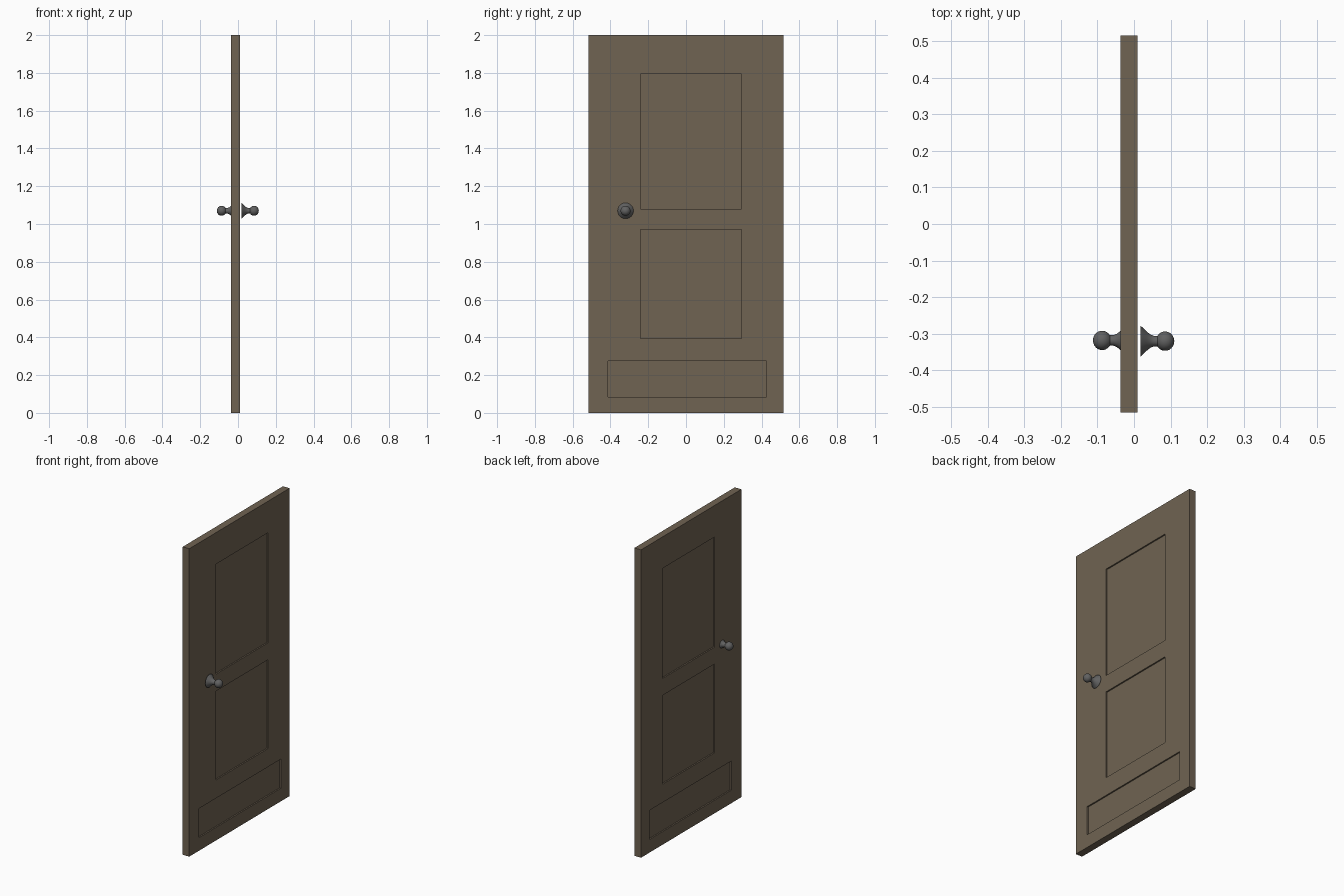
import bpy, bmesh, math
from mathutils import Matrix, Vector

if "Cube" in bpy.data.objects:
    bpy.data.objects.remove(bpy.data.objects["Cube"])


def make_object(name, bm, color=None):
    bmesh.ops.recalc_face_normals(bm, faces=bm.faces[:])
    mesh = bpy.data.meshes.new(name)
    bm.to_mesh(mesh)
    bm.free()
    obj = bpy.data.objects.new(name, mesh)
    bpy.context.collection.objects.link(obj)
    if color:
        mat = bpy.data.materials.new(name + "_material")
        mat.diffuse_color = (*color, 1)
        mat.use_nodes = True
        mat.node_tree.nodes["Principled BSDF"].inputs["Base Color"].default_value = mat.diffuse_color
        mesh.materials.append(mat)
    return obj


def add_box(bm, lo, hi):
    lo, hi = Vector(lo), Vector(hi)
    m = Matrix.Translation((lo + hi) / 2) @ Matrix.Diagonal((*(hi - lo), 1))
    bmesh.ops.create_cube(bm, size=1, matrix=m)


def activate(obj):
    bpy.ops.object.select_all(action='DESELECT')
    obj.select_set(True)
    bpy.context.view_layer.objects.active = obj


# Door slab
X0, X1, DEPTH = -0.037, 0.010, 0.009
bm = bmesh.new()
add_box(bm, (X0, -0.515, 0), (X1, 0.515, 2))
door = make_object("door_slab", bm, (0.16, 0.125, 0.085))

# Recessed panels on both faces: y range, z range
panels = [(-0.242, 0.294, 1.08, 1.795),
          (-0.242, 0.294, 0.393, 0.97),
          (-0.413, 0.425, 0.085, 0.274)]
bm = bmesh.new()
for y0, y1, z0, z1 in panels:
    add_box(bm, (X1 - DEPTH, y0, z0), (X1 + 0.05, y1, z1))
    add_box(bm, (X0 - 0.05, y0, z0), (X0 + DEPTH, y1, z1))
cutter = make_object("panel_cutter", bm)
cutter.hide_render = True

mod = door.modifiers.new("panels", 'BOOLEAN')
mod.operation = 'DIFFERENCE'
mod.solver = 'EXACT'
mod.object = cutter
activate(door)
bpy.ops.object.modifier_apply(modifier=mod.name)
bpy.data.objects.remove(cutter)

# Knob profile (distance along x, radius): flared rose, neck, ball
CENTER, R = 0.086, 0.0265
profile = [(0.019, 0), (0.019, 0.042), (0.026, 0.036), (0.036, 0.026),
           (0.046, 0.018), (0.055, 0.0145)]
for i in range(10):
    a = math.radians(147 - i * 147 / 9)
    profile.append((CENTER + R * math.cos(a) * 0.95, R * math.sin(a) if i < 9 else 0))


def knob(name, side, y, z):
    bm = bmesh.new()
    verts = [bm.verts.new((side * x - 0.001, y + r, z)) for x, r in profile]
    edges = [bm.edges.new(p) for p in zip(verts, verts[1:])]
    bmesh.ops.spin(bm, geom=verts + edges, cent=(0, y, z), axis=(1, 0, 0),
                   angle=math.tau, steps=24, use_duplicate=False)
    bmesh.ops.remove_doubles(bm, verts=bm.verts[:], dist=0.0001)
    obj = make_object(name, bm, (0.12, 0.12, 0.12))
    activate(obj)
    bpy.ops.object.shade_smooth_by_angle(angle=math.radians(35))


knob("knob_right", 1, -0.32, 1.07)
knob("knob_left", -1, -0.318, 1.07)
